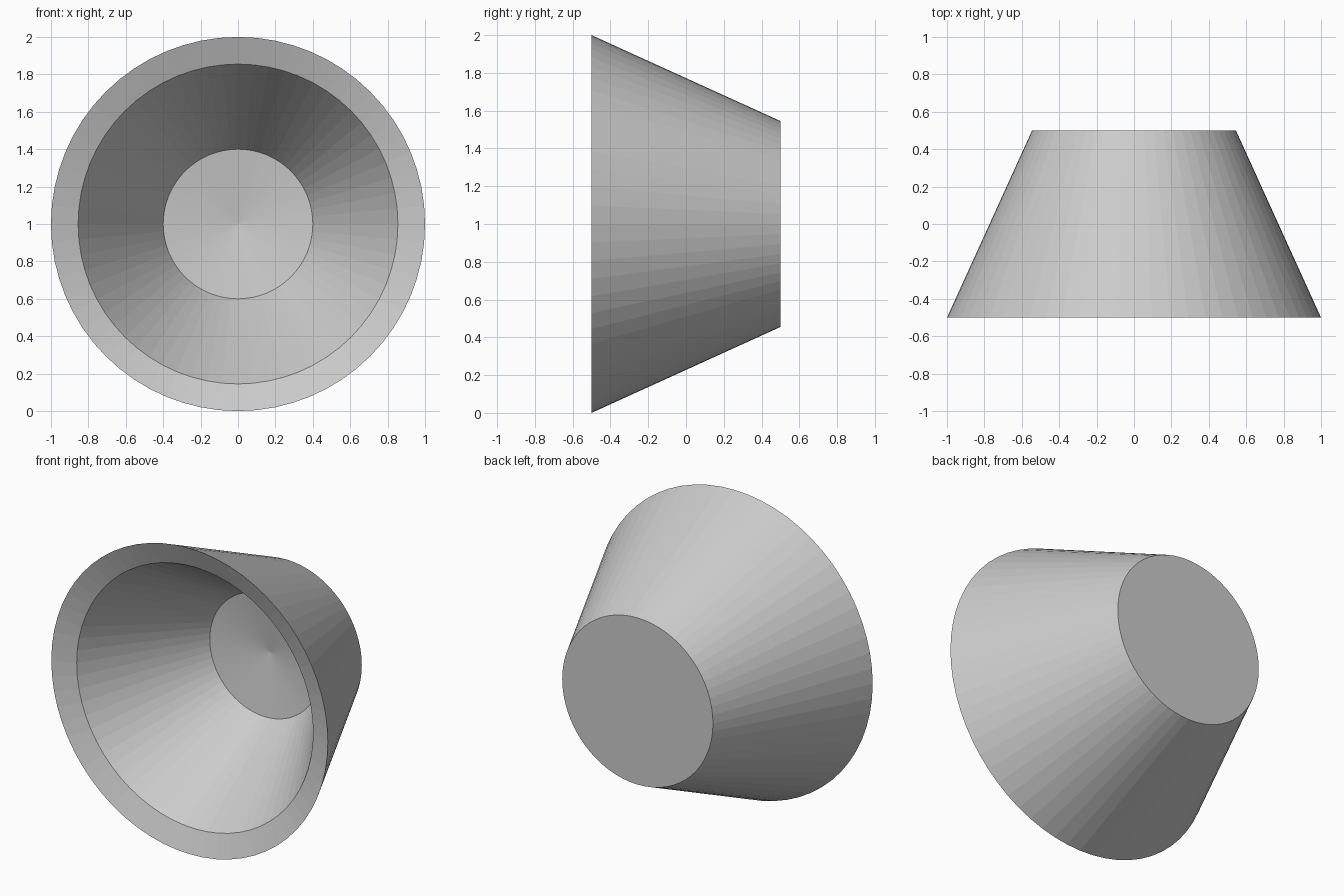
import bpy, bmesh, math

if "Cube" in bpy.data.objects:
    bpy.data.objects.remove(bpy.data.objects["Cube"])

SIDES = 64
CENTRE_Z = 1.0

# (radius, y) profile: funnel tip, floor edge, rim inner, rim outer, back edge
TIP_Y = 0.335
PROFILE = [(0.40, 0.28), (0.855, -0.445), (1.0, -0.5), (0.545, 0.5)]

bm = bmesh.new()


def ring(radius, y):
    return [bm.verts.new((radius * math.cos(2 * math.pi * i / SIDES), y,
                          CENTRE_Z + radius * math.sin(2 * math.pi * i / SIDES)))
            for i in range(SIDES)]


rings = [ring(r, y) for r, y in PROFILE]

# Inner wall, sloped rim and outer wall
for a, b in zip(rings, rings[1:]):
    for i in range(SIDES):
        j = (i + 1) % SIDES
        bm.faces.new((a[i], a[j], b[j], b[i]))

# Shallow conical floor
tip = bm.verts.new((0, TIP_Y, CENTRE_Z))
for i in range(SIDES):
    bm.faces.new((tip, rings[0][(i + 1) % SIDES], rings[0][i]))

# Flat back
bm.faces.new(rings[-1])
bmesh.ops.recalc_face_normals(bm, faces=bm.faces[:])

mesh = bpy.data.meshes.new("reflector_cup")
bm.to_mesh(mesh)
bm.free()
cup = bpy.data.objects.new("reflector_cup", mesh)
bpy.context.collection.objects.link(cup)
